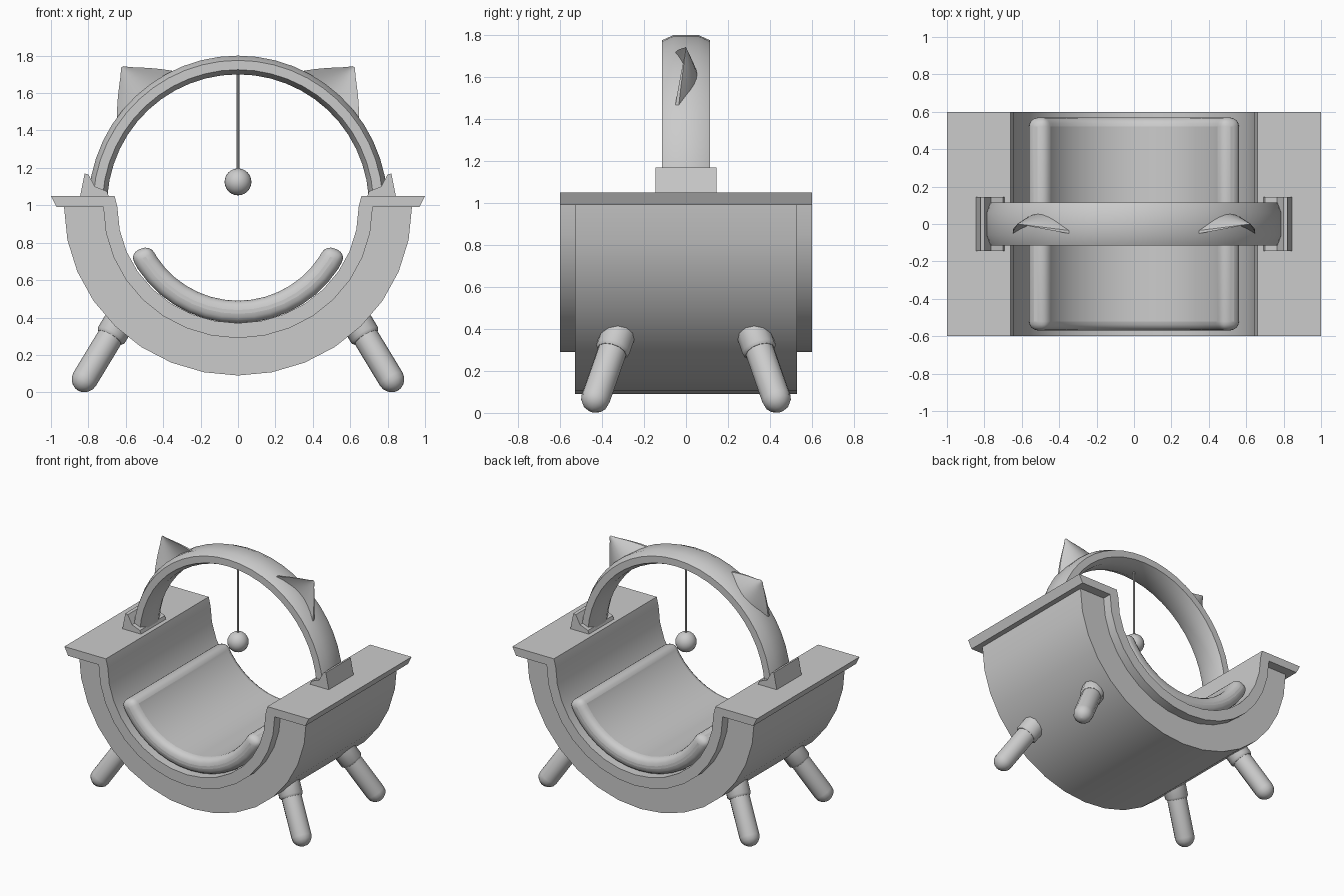
import bpy, bmesh
from math import sin, cos, pi, radians
from mathutils import Vector

cube = bpy.data.objects.get("Cube")
if cube:
    bpy.data.objects.remove(cube)

grey = bpy.data.materials.new("plain grey")
grey.use_nodes = True
grey.diffuse_color = (0.6, 0.6, 0.6, 1)
grey.node_tree.nodes["Principled BSDF"].inputs["Base Color"].default_value = (0.6, 0.6, 0.6, 1)


def finish(name, bm, angle=35, bevel=0):
    """Turn a bmesh into a smooth shaded object."""
    bmesh.ops.recalc_face_normals(bm, faces=bm.faces)
    mesh = bpy.data.meshes.new(name)
    bm.to_mesh(mesh)
    bm.free()
    mesh.materials.append(grey)
    obj = bpy.data.objects.new(name, mesh)
    bpy.context.collection.objects.link(obj)
    bpy.ops.object.select_all(action='DESELECT')
    obj.select_set(True)
    bpy.context.view_layer.objects.active = obj
    if bevel:
        mod = obj.modifiers.new("round", 'BEVEL')
        mod.width, mod.segments, mod.angle_limit = bevel, 4, radians(40)
    bpy.ops.object.shade_smooth_by_angle(angle=radians(angle))
    return obj


def loft(name, rings, angle=35, bevel=0):
    """Skin closed rings of points and cap both ends."""
    bm = bmesh.new()
    loops = [[bm.verts.new(p) for p in ring] for ring in rings]
    for a, b in zip(loops, loops[1:]):
        for i in range(len(a)):
            j = (i + 1) % len(a)
            bm.faces.new((a[i], a[j], b[j], b[i]))
    bm.faces.new(loops[0])
    bm.faces.new(loops[-1])
    return finish(name, bm, angle, bevel)


def extrude(name, profile, depth, angle=35, bevel=0):
    """Extrude a front profile (x, z) from -depth to depth."""
    return loft(name, [[(x, y, z) for x, z in profile] for y in (-depth, depth)], angle, bevel)


def arc(rx, rz, zc, half=90, steps=16):
    """Lower arc running from -x to +x."""
    angles = [radians(half) * (2 * i / steps - 1) for i in range(steps + 1)]
    return [(rx * sin(a), zc - rz * cos(a)) for a in angles]


# Half-round shell and the flanged liner inside it
extrude("outer_shell", arc(0.93, 0.90, 0.99) + arc(0.71, 0.69, 0.99)[::-1], 0.53)
extrude("flanged_liner",
        [(-1, 1.05), (-0.97, 0.99)] + arc(0.72, 0.70, 0.99) + [(0.97, 0.99), (1, 1.05), (0.66, 1.05)]
        + arc(0.645, 0.62, 0.99)[::-1] + [(-0.66, 1.05)], 0.6)

# Curved cushion with rounded rims
extrude("cushion", arc(0.64, 0.64, 1.01, 65) + arc(0.52, 0.52, 1.01, 65)[::-1], 0.57, 40, 0.05)

# Overhead arch
section = [(0.05, 0.06), (0.025, 0.115), (-0.025, 0.115), (-0.05, 0.06)]
section += [(r, -y) for r, y in section[::-1]]
rings = []
for i in range(25):
    a = radians(4 + 172 * i / 24)
    rings.append([((0.75 + r) * cos(a), y, 1 + (0.75 + r) * sin(a)) for r, y in section])
loft("arch", rings, 50)

# Hanging cord and ball
loft("cord", [[(0.008 * cos(k * pi / 4), 0.008 * sin(k * pi / 4), z) for k in range(8)] for z in (1.15, 1.72)])
bm = bmesh.new()
bmesh.ops.create_uvsphere(bm, u_segments=20, v_segments=12, radius=0.072)
bmesh.ops.translate(bm, verts=bm.verts, vec=(0, 0, 1.125))
finish("hanging_ball", bm)

socket = [(0.69, 1.045), (0.7, 1.075), (0.765, 1.1), (0.80, 1.165), (0.82, 1.17), (0.845, 1.045)]
for side, s in (("left", 1), ("right", -1)):
    # Socket holding the arch
    extrude(side + "_arch_socket", [(s * x, z) for x, z in socket], 0.145)

    # Cupped ear, hollow at the front, tapering to a point
    tilt = radians(40)
    out = Vector((s * sin(tilt), 0, cos(tilt)))
    along = Vector((s * cos(tilt), 0, -sin(tilt)))
    rings = []
    for i in range(9):
        t = i / 8
        size = max(1 - t ** 1.25, 0.03)
        centre = Vector((0, 0, 1)) + out * (0.72 + 0.245 * t)
        back = [(u / 5, -0.04 + 0.11 * cos(pi * u / 10)) for u in range(-5, 6)]
        front = [(u / 5, -0.06 + 0.06 * cos(pi * u / 10)) for u in range(5, -6, -1)]
        rings.append([centre + along * (0.23 * size * u) + Vector((0, y * size, 0)) for u, y in back + front])
    loft(side + "_ear", rings, 40)

    # Splayed legs with round feet and wider collars
    for end, e in (("front", -1), ("back", 1)):
        foot = Vector((s * 0.82, e * 0.43, 0.07))
        axis = (Vector((s * 0.62, e * 0.315, 0.40)) - foot).normalized()
        p = axis.cross(Vector((0, 1, 0))).normalized()
        q = axis.cross(p)
        dome = [(-0.07 * cos(k * pi / 8), 0.07 * max(sin(k * pi / 8), 0.05)) for k in range(5)]
        for part, shape in (("leg", dome + [(0.36, 0.07)]),
                            ("leg_collar", [(0.27, 0.072), (0.285, 0.083), (0.42, 0.083)])):
            loft(f"{end}_{side}_{part}",
                 [[foot + axis * d + (p * cos(k * pi / 6) + q * sin(k * pi / 6)) * r for k in range(12)]
                  for d, r in shape], 50)
